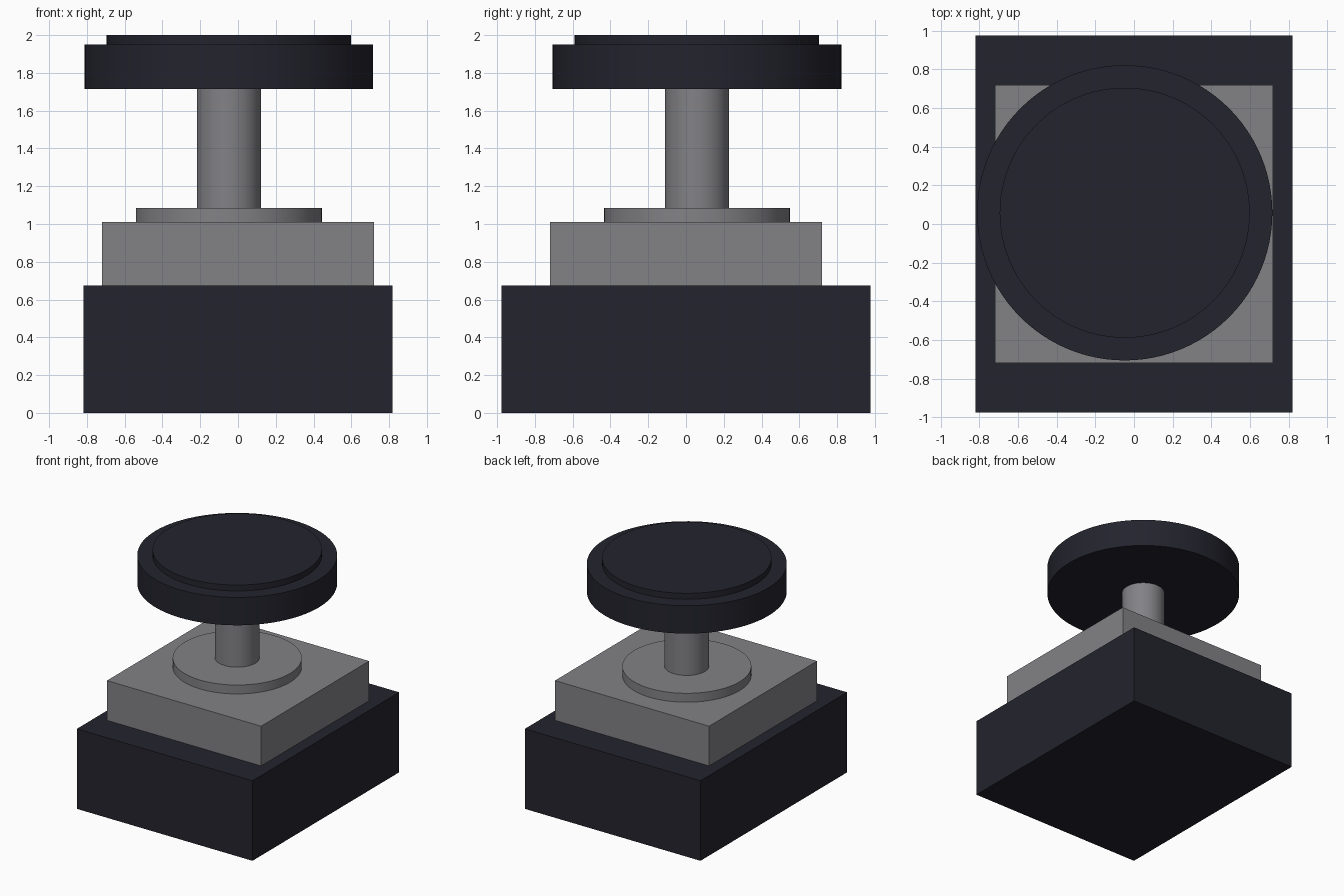
import bpy
import math

cube = bpy.data.objects.get("Cube")
if cube:
    bpy.data.objects.remove(cube, do_unlink=True)


def make_material(name, rgb):
    mat = bpy.data.materials.new(name)
    mat.use_nodes = True
    colour = (*rgb, 1.0)
    mat.diffuse_color = colour
    bsdf = next(n for n in mat.node_tree.nodes if n.type == 'BSDF_PRINCIPLED')
    bsdf.inputs["Base Color"].default_value = colour
    return mat


charcoal = make_material("charcoal", (0.017, 0.017, 0.027))
grey = make_material("grey", (0.225, 0.225, 0.24))

# Shared axis of all the round parts
AXIS_X, AXIS_Y = -0.048, 0.058


def block(name, width, depth, z0, z1, mat):
    bpy.ops.mesh.primitive_cube_add(size=1, location=(0, 0, (z0 + z1) / 2))
    ob = bpy.context.object
    ob.name = name
    ob.scale = (width, depth, z1 - z0)
    bpy.ops.object.transform_apply(location=False, rotation=False, scale=True)
    ob.data.materials.append(mat)
    return ob


def disc(name, radius, z0, z1, mat):
    bpy.ops.mesh.primitive_cylinder_add(
        vertices=96, radius=radius, depth=z1 - z0,
        location=(AXIS_X, AXIS_Y, (z0 + z1) / 2))
    ob = bpy.context.object
    ob.name = name
    ob.data.materials.append(mat)
    bpy.ops.object.shade_smooth_by_angle(angle=math.radians(30))
    return ob


# Stacked rectangular body
block("base", 1.638, 1.953, 0.0, 0.675, charcoal)
block("housing", 1.438, 1.438, 0.675, 1.01, grey)

# Round collar, stem and push head
disc("collar", 0.493, 1.01, 1.085, grey)
disc("stem", 0.17, 1.085, 1.715, grey)
disc("button_head", 0.764, 1.715, 1.95, charcoal)
disc("button_cap", 0.647, 1.95, 2.0, charcoal)
